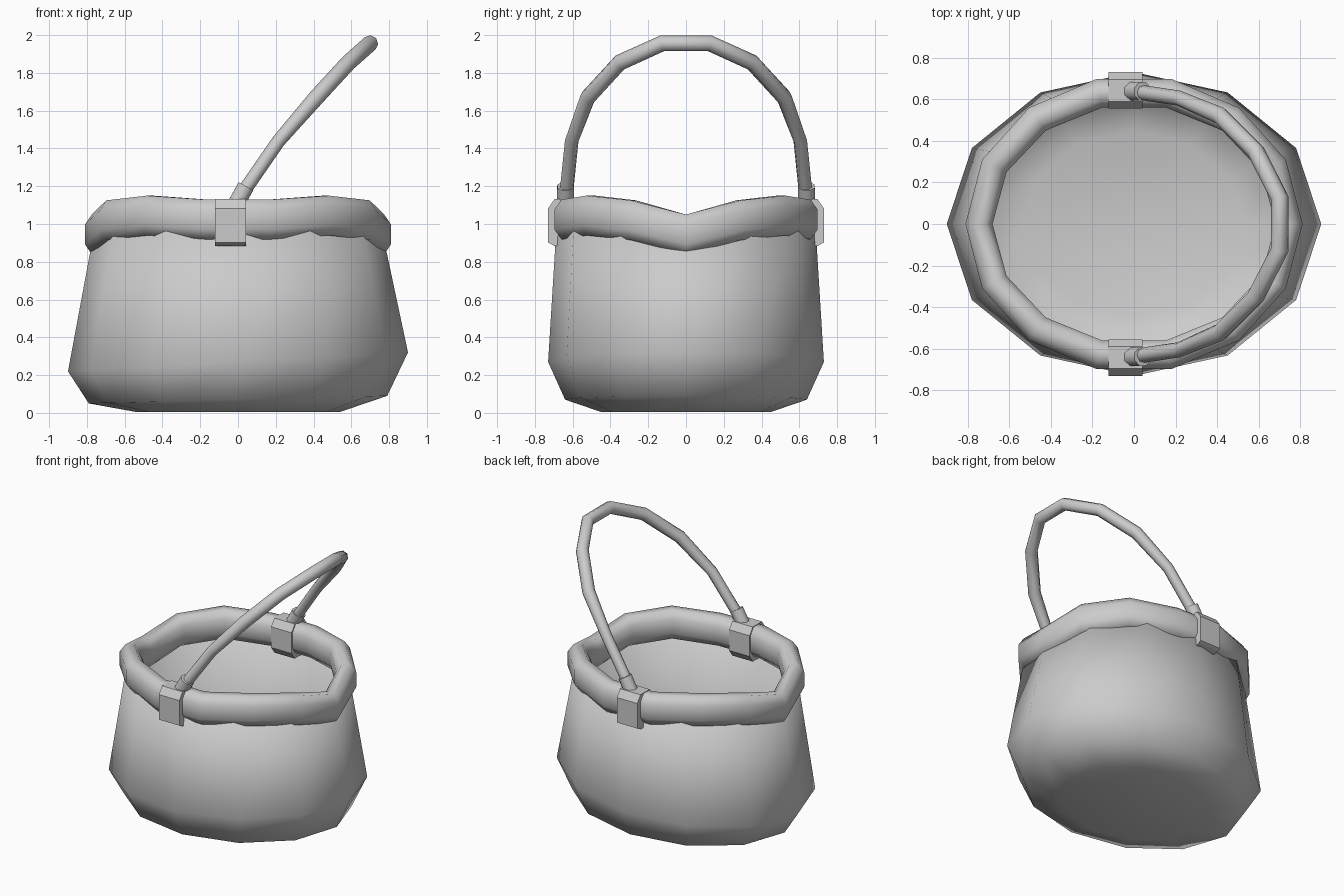
import bpy, bmesh, math
from mathutils import Vector

cube = bpy.data.objects.get("Cube")
if cube:
    bpy.data.objects.remove(cube)

grey = bpy.data.materials.new("plain grey")
grey.use_nodes = True
tone = (0.6, 0.6, 0.6, 1)
grey.diffuse_color = tone
grey.node_tree.nodes["Principled BSDF"].inputs["Base Color"].default_value = tone


def finish(obj, angle):
    bpy.ops.object.select_all(action='DESELECT')
    obj.select_set(True)
    bpy.context.view_layer.objects.active = obj
    bpy.ops.object.shade_smooth_by_angle(angle=math.radians(angle))


def loft(name, rings, caps="", closed=False, angle=60):
    """Skin a list of equal rings; caps holds 's' and/or 'e' for the end faces."""
    bm = bmesh.new()
    loops = [[bm.verts.new(p) for p in ring] for ring in rings]
    n = len(loops[0])
    pairs = list(zip(loops, loops[1:]))
    if closed:
        pairs.append((loops[-1], loops[0]))
    for a, b in pairs:
        for i in range(n):
            j = (i + 1) % n
            bm.faces.new((a[i], a[j], b[j], b[i]))
    if "s" in caps:
        bm.faces.new(loops[0][::-1])
    if "e" in caps:
        bm.faces.new(loops[-1])
    bmesh.ops.recalc_face_normals(bm, faces=bm.faces)
    mesh = bpy.data.meshes.new(name)
    bm.to_mesh(mesh)
    bm.free()
    mesh.materials.append(grey)
    obj = bpy.data.objects.new(name, mesh)
    bpy.context.collection.objects.link(obj)
    finish(obj, angle)
    return obj


def around(n):
    return [2 * math.pi * i / n for i in range(n)]


# Basket body: twelve-sided oval, widest line slanting up towards +x
profile = [(0.54, 0.45, 0.005, 0), (0.79, 0.64, 0.07, 0.02),
           (0.90, 0.73, 0.27, 0.05), (0.755, 0.685, 1.0, 0)]
body = loft("basket_body",
            [[(rx * math.cos(a), ry * math.sin(a), z + tilt * math.cos(a))
              for a in around(12)] for rx, ry, z, tilt in profile], caps="s")
shell = body.modifiers.new("thin wall", 'SOLIDIFY')
shell.thickness = 0.01
shell.offset = -1

# Padded rim: rounded section swept round the oval, dipping at both ends
section = [(1, -0.5), (1, 0.5), (0.45, 1), (-0.45, 1),
           (-1, 0.5), (-1, -0.5), (-0.45, -1), (0.45, -1)]
rim_rings = []
for a in around(14):
    s = abs(math.sin(a))
    top = 1.05 + 0.10 * math.sin(min(s / 0.8, 1) * math.pi / 2) - 0.12 * max(s - 0.8, 0)
    rim_rings.append([((0.745 + 0.065 * u) * math.cos(a),
                       (0.645 + 0.07 * u) * math.sin(a),
                       top - 0.105 + 0.105 * v) for u, v in section])
loft("padded_rim", rim_rings, closed=True)

# Handle: leaning hoop from front to back
half = [(-0.02, 0.64, 1.10), (0.215, 0.605, 1.44), (0.415, 0.52, 1.67),
        (0.585, 0.35, 1.855), (0.70, 0.125, 1.957)]
path = half + [(x, -y, z) for x, y, z in reversed(half)]
curve = bpy.data.curves.new("handle", 'CURVE')
curve.dimensions = '3D'
curve.bevel_depth = 0.043
curve.bevel_resolution = 2
curve.use_fill_caps = True
spline = curve.splines.new('POLY')
spline.points.add(len(path) - 1)
for point, co in zip(spline.points, path):
    point.co = (*co, 1)
    point.radius = 0.85 if co[2] < 1.5 else 1
curve.materials.append(grey)
handle = bpy.data.objects.new("handle", curve)
bpy.context.collection.objects.link(handle)
bpy.ops.object.select_all(action='DESELECT')
handle.select_set(True)
bpy.context.view_layer.objects.active = handle
bpy.ops.object.convert(target='MESH')
finish(bpy.context.object, 60)

# Rim clamps and the collars holding the handle ends
for side, label in ((-1, "front"), (1, "back")):
    clamp = [[(x, side * (0.642 + 0.088 * u), 1.008 + 0.125 * v)
              for u, v in ((1, -0.85), (1, 0.6), (0.6, 1), (-0.6, 1),
                           (-1, 0.6), (-1, -0.6), (-0.6, -1), (0.6, -1))]
             for x in (-0.122, 0.042)]
    loft(label + "_clamp", clamp, caps="se", angle=30)

    start = Vector((-0.03, side * 0.64, 1.07))
    end = Vector((0.042, side * 0.637, 1.2))
    axis = (end - start).normalized()
    across = Vector((0, 1, 0))
    up = axis.cross(across)
    collar = [[c + 0.048 * (math.cos(a + 0.4) * across + math.sin(a + 0.4) * up)
               for a in around(8)] for c in (start, end)]
    loft(label + "_collar", collar, caps="se", angle=50)
